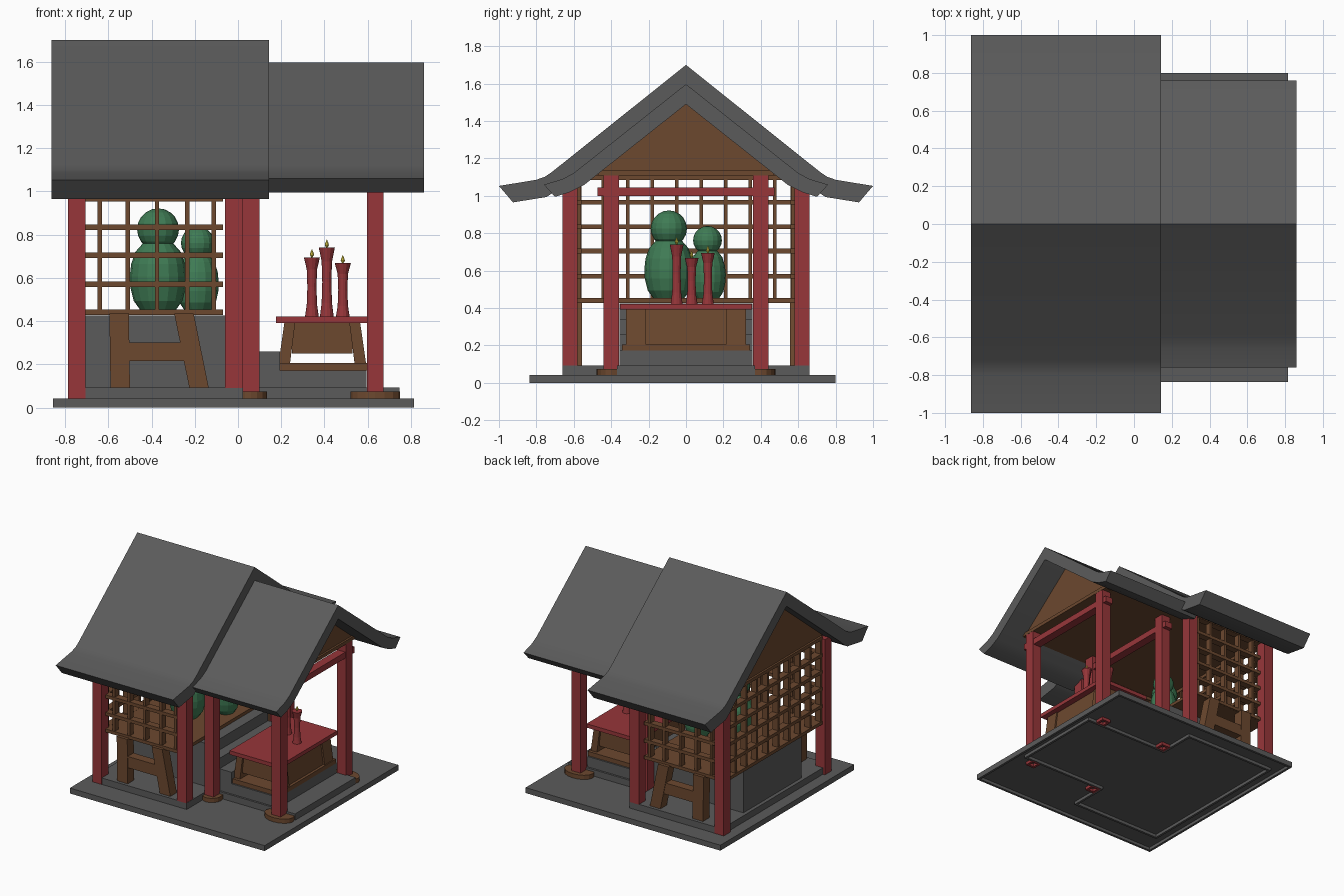
import bpy, bmesh, math

if "Cube" in bpy.data.objects:
    bpy.data.objects.remove(bpy.data.objects["Cube"])

def material(name, rgb):
    m = bpy.data.materials.new(name)
    m.diffuse_color = (*rgb, 1)
    m.use_nodes = True
    m.node_tree.nodes["Principled BSDF"].inputs["Base Color"].default_value = m.diffuse_color
    return m

RED = material("red_paint", (0.31, 0.037, 0.042))
BROWN = material("brown_wood", (0.15, 0.065, 0.028))
GREEN = material("green_stone", (0.05, 0.2, 0.09))
YELLOW = material("flame_yellow", (0.9, 0.75, 0.08))
GREY = material("dark_grey", (0.105, 0.105, 0.105))

def finish(name, bm, mat):
    bmesh.ops.recalc_face_normals(bm, faces=bm.faces)
    me = bpy.data.meshes.new(name)
    bm.to_mesh(me)
    bm.free()
    me.materials.append(mat)
    ob = bpy.data.objects.new(name, me)
    bpy.context.collection.objects.link(ob)
    return ob

def smooth(ob, degrees=30):
    bpy.ops.object.select_all(action='DESELECT')
    bpy.context.view_layer.objects.active = ob
    ob.select_set(True)
    bpy.ops.object.shade_smooth_by_angle(angle=math.radians(degrees))

def prism(name, pts, axis, a, b, mat, shell=0):
    """Extrude a 2D profile along an axis: 'x' takes (y, z), 'y' takes (x, z), 'z' takes (x, y).
    A shell thickness leaves the start open and hollows the solid."""
    bm = bmesh.new()
    place = {'x': lambda p, t: (t, p[0], p[1]),
             'y': lambda p, t: (p[0], t, p[1]),
             'z': lambda p, t: (p[0], p[1], t)}[axis]
    lo = [bm.verts.new(place(p, a)) for p in pts]
    hi = [bm.verts.new(place(p, b)) for p in pts]
    bm.faces.new(hi)
    if not shell:
        bm.faces.new(lo)
    n = len(pts)
    for i in range(n):
        j = (i + 1) % n
        bm.faces.new((lo[i], lo[j], hi[j], hi[i]))
    ob = finish(name, bm, mat)
    if shell:
        mod = ob.modifiers.new("wall", 'SOLIDIFY')
        mod.thickness = shell
        mod.offset = -1
        mod.use_even_offset = True
    return ob

def box(name, x0, x1, y0, y1, z0, z1, mat, shell=0):
    return prism(name, [(x0, y0), (x1, y0), (x1, y1), (x0, y1)], 'z', z0, z1, mat, shell)

def lathe(name, profile, loc, sides, mat, sx=1, sy=1):
    """Revolve (radius, z) points around a vertical axis, closing both ends."""
    bm = bmesh.new()
    rings = [[bm.verts.new((loc[0] + sx * r * math.cos(2 * math.pi * k / sides),
                            loc[1] + sy * r * math.sin(2 * math.pi * k / sides),
                            loc[2] + z)) for k in range(sides)] for r, z in profile]
    for lo, hi in zip(rings, rings[1:]):
        for k in range(sides):
            j = (k + 1) % sides
            bm.faces.new((lo[k], lo[j], hi[j], hi[k]))
    bm.faces.new(rings[0])
    bm.faces.new(rings[-1])
    return finish(name, bm, mat)

def statue(name, x, y, body_r, body_h, head_r, head_z):
    """Barrel body standing on the platform, with a round head."""
    shape = [(0.62, 0), (0.86, 0.14), (0.98, 0.34), (1, 0.5), (0.95, 0.68), (0.8, 0.86), (0.5, 1)]
    lathe(name + "_body", [(r * body_r, z * body_h) for r, z in shape], (x, y, 0.45), 16, GREEN)
    bm = bmesh.new()
    bmesh.ops.create_uvsphere(bm, u_segments=16, v_segments=10, radius=head_r)
    bmesh.ops.translate(bm, verts=bm.verts, vec=(x, y, head_z))
    finish(name + "_head", bm, GREEN)

def roof(name, top, bottom, x0, x1):
    """Half profile from ridge to eave and back, mirrored to both slopes."""
    outer = [(-y, z) for y, z in reversed(top)] + top[1:]
    inner = bottom + [(-y, z) for y, z in reversed(bottom[:-1])]
    smooth(prism(name, outer + inner, 'x', x0, x1, GREY))

# Base and raised T-shaped floor, both open underneath
box("base_slab", -0.855, 0.814, -0.837, 0.80, 0, 0.042, GREY, 0.018)
half = [(0.748, 0.37), (0.022, 0.37), (0.022, 0.659), (-0.768, 0.659)]
prism("raised_floor", half + [(x, -y) for x, y in reversed(half)], 'z', 0, 0.092, GREY, 0.018)

# Stepped altar block
for i, (x1, z) in enumerate([(0.01, 0.425), (0.09, 0.34), (0.195, 0.26), (0.595, 0.172)]):
    box(f"altar_step_{i}", -0.74 if i == 0 else -0.02, x1, -0.355, 0.355, 0.08, z, GREY)

# Wooden platform carrying the statues
box("platform", -0.72, -0.07, -0.60, 0.60, 0.428, 0.453, BROWN)

# Roofs and the gable fills beneath them
roof("main_roof",
     [(0, 1.70), (0.72, 1.125), (0.755, 1.102), (0.80, 1.086), (1.0, 1.053)],
     [(0.925, 0.965), (0.745, 0.994), (0.70, 1.025), (0.655, 1.065), (0, 1.59)], -0.862, 0.143)
roof("porch_roof",
     [(0, 1.597), (0.60, 1.122), (0.66, 1.09), (0.76, 1.06)],
     [(0.70, 0.995), (0.62, 1.02), (0.545, 1.058), (0, 1.49)], 0.0, 0.86)
prism("main_gable", [(-0.605, 1.11), (0.605, 1.11), (0, 1.595)], 'x', -0.75, 0.02, BROWN)
prism("porch_gable", [(-0.485, 1.11), (0.485, 1.11), (0, 1.495)], 'x', 0.02, 0.66, BROWN)
box("porch_gable_sill", 0.60, 0.675, -0.47, 0.47, 1.108, 1.135, BROWN)

# Posts, footings and cross beams
for s, side in ((-1, "front"), (1, "back")):
    for x, z0, end in ((-0.746, 0.04, "left"), (-0.02, 0.09, "right")):
        box(f"hall_post_{side}_{end}", x - 0.04, x + 0.04, s * 0.62 - 0.041, s * 0.62 + 0.041,
            z0, 1.09, RED)
    for x, rx, end in ((0.06, 0.075, "inner"), (0.635, 0.115, "outer")):
        box(f"porch_post_{side}_{end}", x - 0.039, x + 0.039, s * 0.4 - 0.041, s * 0.4 + 0.041,
            0, 1.11, RED, 0.018)
        lathe(f"post_footing_{side}_{end}", [(1, 0), (1, 0.035)], (x, s * 0.4, 0.04), 16,
              BROWN, rx, 0.078)
for x, end in ((0.06, "inner"), (0.635, "outer")):
    box(f"cross_beam_{end}", x - 0.033, x + 0.033, -0.472, 0.472, 0.998, 1.045, RED)

# Lattice walls, made of deep narrow slats
levels = [0.441, 0.57, 0.705, 0.835, 0.965, 1.098]
t = 0.0125
for i, z in enumerate(levels):
    box(f"left_lattice_rail_{i}", -0.765, -0.708, -0.58, 0.58, z - t, z + t, BROWN)
for i in range(-1, 9):
    y = max(-0.57, min(0.57, -0.443 + 0.131 * i))
    box(f"left_lattice_bar_{i + 1}", -0.76, -0.713, y - 0.01, y + 0.01, 0.43, 1.11, BROWN)
for s, side in ((-1, "front"), (1, "back")):
    y0, y1 = sorted((s * 0.558, s * 0.612))
    for i, z in enumerate(levels):
        box(f"{side}_lattice_rail_{i}", -0.71, -0.07, y0, y1, z - t, z + t, BROWN)
    for i, x in enumerate([-0.64, -0.51, -0.375, -0.235, -0.112]):
        box(f"{side}_lattice_bar_{i}", x - 0.01, x + 0.01, y0 + 0.004, y1 - 0.004, 0.43, 1.11, BROWN)
    # Trestle under the side lattice
    y0, y1 = sorted((s * 0.556, s * 0.635))
    prism(f"{side}_trestle_upright", [(-0.59, 0.09), (-0.50, 0.09), (-0.505, 0.435), (-0.595, 0.435)],
          'y', y0, y1, BROWN)
    prism(f"{side}_trestle_brace", [(-0.225, 0.09), (-0.135, 0.09), (-0.205, 0.435), (-0.295, 0.435)],
          'y', y0, y1, BROWN)
    box(f"{side}_trestle_crossbar", -0.51, -0.23, y0 + 0.004, y1 - 0.004, 0.215, 0.302, BROWN)

# Offering table
box("table_top", 0.175, 0.605, -0.353, 0.353, 0.392, 0.422, RED)
box("table_bottom_frame", 0.185, 0.60, -0.343, 0.343, 0.172, 0.206, BROWN)
for s, side in ((-1, "front"), (1, "back")):
    y0, y1 = sorted((s * 0.215, s * 0.32))
    for m, end in ((1, "left"), (-1, "right")):
        pts = [(0.39 + m * dx, z) for dx, z in
               ((-0.203, 0.2), (-0.15, 0.2), (-0.125, 0.395), (-0.175, 0.395))]
        prism(f"table_leg_{side}_{end}", pts, 'y', y0, y1, BROWN)
    box(f"table_apron_{side}", 0.25, 0.53, s * 0.29 - 0.012, s * 0.29 + 0.012, 0.25, 0.395, BROWN)
for m, end in ((1, "left"), (-1, "right")):
    pts = [(0.39 + m * dx, z) for dx, z in
           ((-0.19, 0.2), (-0.165, 0.2), (-0.14, 0.395), (-0.165, 0.395))]
    prism(f"table_panel_{end}", pts, 'y', -0.22, 0.22, BROWN)

# Candles with flames
for i, (x, y, top) in enumerate([(0.342, 0.117, 0.695), (0.411, -0.05, 0.74), (0.485, 0.03, 0.668)]):
    h = top - 0.42
    lathe(f"candle_{i}", [(0.032, 0), (0.024, h * 0.2), (0.021, h * 0.5), (0.024, h * 0.8), (0.037, h)],
          (x, y, 0.42), 12, RED)
    lathe(f"flame_{i}", [(0.003, 0), (0.01, 0.012), (0.007, 0.022), (0.001, 0.037)],
          (x, y, top), 8, YELLOW)

# Two rounded statues
statue("large_statue", -0.37, -0.092, 0.131, 0.315, 0.097, 0.825)
statue("small_statue", -0.187, 0.115, 0.098, 0.26, 0.077, 0.762)
